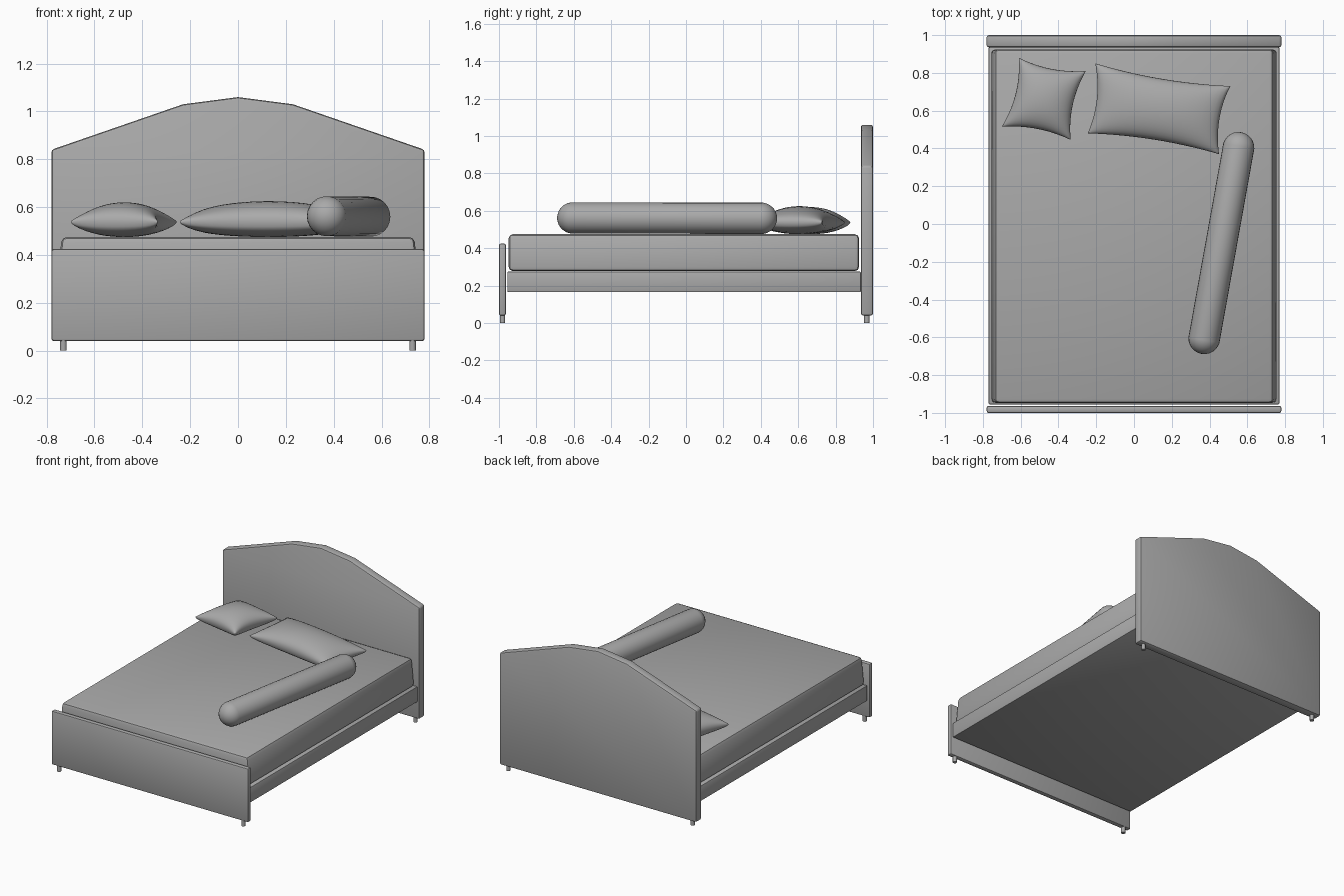
import bpy, bmesh, math
from mathutils import Vector, Matrix

cube = bpy.data.objects.get("Cube")
if cube:
    bpy.data.objects.remove(cube, do_unlink=True)

grey = bpy.data.materials.new("plain grey")
grey.use_nodes = True
colour = (0.4, 0.4, 0.4, 1)
grey.diffuse_color = colour
grey.node_tree.nodes["Principled BSDF"].inputs["Base Color"].default_value = colour


def finish(name, bm, bevel=0, segments=2, angle=35):
    """Turn a bmesh into a shaded object with an optional rounded edge."""
    bmesh.ops.recalc_face_normals(bm, faces=bm.faces)
    mesh = bpy.data.meshes.new(name)
    bm.to_mesh(mesh)
    bm.free()
    mesh.materials.append(grey)
    obj = bpy.data.objects.new(name, mesh)
    bpy.context.collection.objects.link(obj)
    bpy.ops.object.select_all(action='DESELECT')
    obj.select_set(True)
    bpy.context.view_layer.objects.active = obj
    if bevel:
        mod = obj.modifiers.new("rounded edges", 'BEVEL')
        mod.width, mod.segments = bevel, segments
        mod.limit_method, mod.angle_limit = 'ANGLE', math.radians(25)
        bpy.ops.object.modifier_apply(modifier=mod.name)
    bpy.ops.object.shade_smooth_by_angle(angle=math.radians(angle))
    return obj


def panel(name, outline, y0, y1, bevel):
    """Extrude an x-z outline from y0 to y1."""
    bm = bmesh.new()
    face = bm.faces.new([bm.verts.new((x, y0, z)) for x, z in outline])
    ext = bmesh.ops.extrude_face_region(bm, geom=[face])
    moved = [v for v in ext["geom"] if isinstance(v, bmesh.types.BMVert)]
    bmesh.ops.translate(bm, vec=(0, y1 - y0, 0), verts=moved)
    return finish(name, bm, bevel)


def mirrored(half):
    """Complete a right-hand outline (bottom to top) on the other side."""
    return half + [(-x, z) for x, z in reversed(half) if x > 0]


def pillow(name, corners, seam, up, down, pinch_u, pinch_v, n=20):
    """Cushion with pinched sides; corners run back-left, clockwise from above."""
    bl, br, fr, fl = [Vector(c) for c in corners]
    bm = bmesh.new()
    for height in (up, -down):
        made = bmesh.ops.create_grid(bm, x_segments=n, y_segments=n, size=1)
        for vert in made["verts"]:
            a = math.sin(vert.co.x * math.pi / 2)
            b = math.sin(vert.co.y * math.pi / 2)
            puff = max(0, (1 - a * a) * (1 - b * b)) ** (0.45 if height > 0 else 0.3)
            u = (a * (1 - pinch_u * (1 - b * b)) + 1) / 2
            v = (b * (1 - pinch_v * (1 - a * a)) + 1) / 2
            flat = fl.lerp(fr, u).lerp(bl.lerp(br, u), v)
            vert.co = (flat.x, flat.y, seam + height * puff)
    bmesh.ops.remove_doubles(bm, verts=bm.verts, dist=0.0005)
    return finish(name, bm, angle=60)


# Headboard and footboard
panel("headboard", mirrored([(0.78, 0.04), (0.78, 0.84), (0.23, 1.03), (0, 1.06)]),
      0.935, 1.0, 0.012)
panel("footboard", mirrored([(0.78, 0.04), (0.78, 0.425)]), -1.0, -0.963, 0.01)

# Base and mattress
panel("bed_base", mirrored([(0.77, 0.165), (0.77, 0.275)]), -0.955, 0.935, 0.006)
mattress = panel("mattress", mirrored([(0.757, 0.278), (0.737, 0.475)]),
                 -0.948, 0.925, 0.022)

# Short round feet
for side, x in (("left", 0.73), ("right", -0.73)):
    for end, y in (("front", -0.981), ("back", 0.967)):
        bm = bmesh.new()
        bmesh.ops.create_cone(bm, cap_ends=True, segments=16, radius1=0.014,
                              radius2=0.014, depth=0.05,
                              matrix=Matrix.Translation((x, y, 0.025)))
        finish(f"{end}_{side}_foot", bm)

# Pillows
pillow("small_pillow", [(-0.61, 0.88), (-0.255, 0.81), (-0.335, 0.445), (-0.70, 0.515)],
       0.54, 0.08, 0.065, 0.16, 0.13)
pillow("large_pillow", [(-0.205, 0.85), (0.51, 0.73), (0.45, 0.37), (-0.245, 0.48)],
       0.54, 0.085, 0.065, 0.08, 0.12)

# Bolster: a sphere split and stretched along its axis
front, back = Vector((0.372, -0.605, 0.562)), Vector((0.553, 0.403, 0.56))
axis = (back - front).normalized()
turn = axis.to_track_quat('Z', 'Y').to_matrix().to_4x4()
bm = bmesh.new()
bmesh.ops.create_uvsphere(bm, u_segments=24, v_segments=13, radius=0.084)
for vert in bm.verts:
    anchor = back if vert.co.z > 0 else front
    vert.co = anchor + turn @ vert.co
finish("bolster", bm, angle=60)
